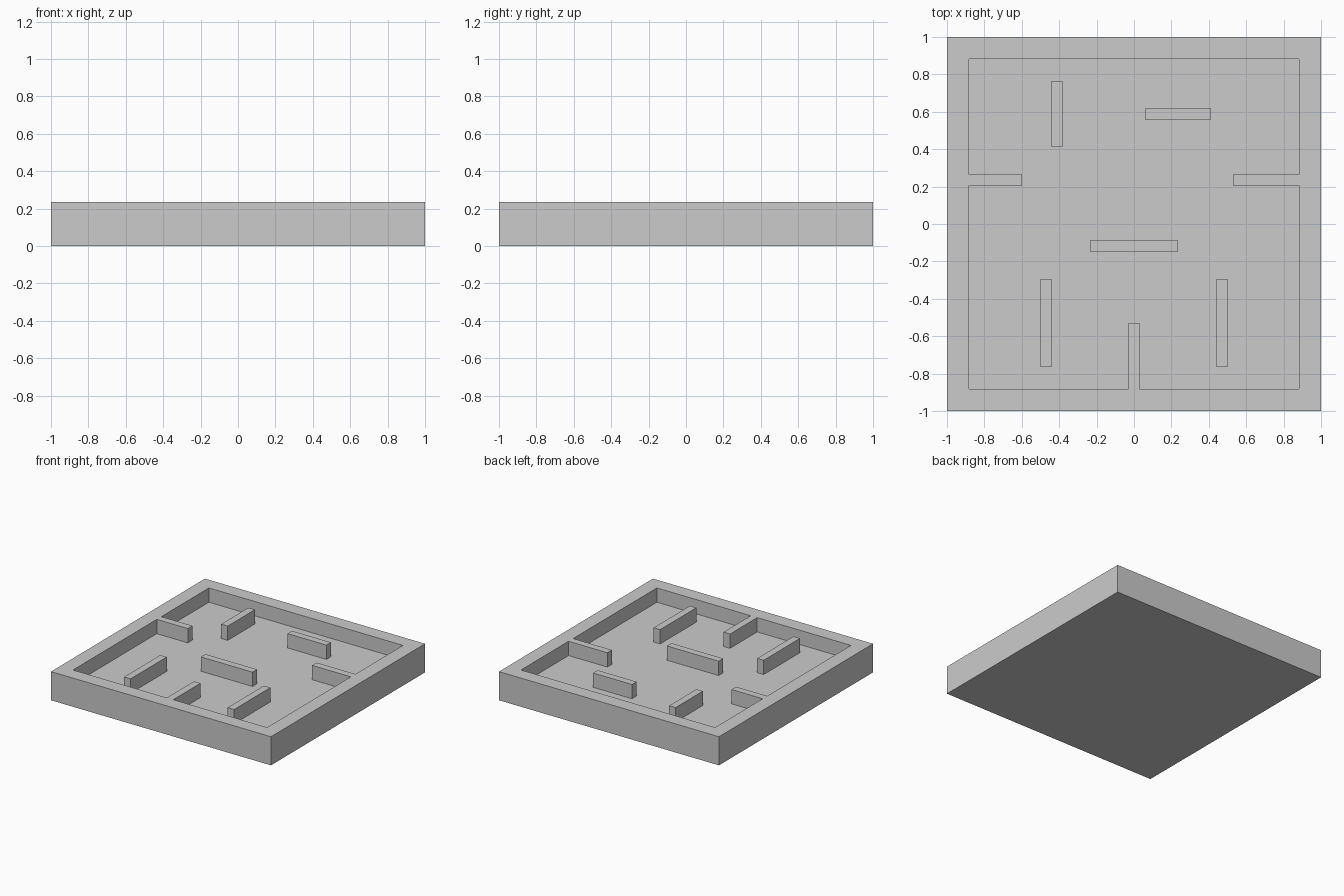
import bpy, bmesh

if "Cube" in bpy.data.objects:
    bpy.data.objects.remove(bpy.data.objects["Cube"])

U = 2 / 34            # module: thickness of one partition
FLOOR, TOP = 2 * U, 4 * U


def prism(name, outline, z0, z1):
    """Extrude an outline given in modules from z0 to z1."""
    bm = bmesh.new()
    face = bm.faces.new([bm.verts.new((x * U, y * U, z0)) for x, y in outline])
    ext = bmesh.ops.extrude_face_region(bm, geom=[face])
    for v in ext["geom"]:
        if isinstance(v, bmesh.types.BMVert):
            v.co.z = z1
    bmesh.ops.recalc_face_normals(bm, faces=bm.faces)
    mesh = bpy.data.meshes.new(name)
    bm.to_mesh(mesh)
    bm.free()
    obj = bpy.data.objects.new(name, mesh)
    bpy.context.collection.objects.link(obj)
    return obj


def rect(x0, x1, y0, y1):
    return [(x0, y0), (x1, y0), (x1, y1), (x0, y1)]


# Tray block
tray = prism("tray", rect(-17, 17, -17, 17), 0, TOP)

# Recess outline, leaving the rim and the three partitions joined to it
recess = prism("recess_cutter", [
    (-15, -15), (-0.5, -15), (-0.5, -9), (0.5, -9), (0.5, -15),
    (15, -15), (15, 3.5), (9, 3.5), (9, 4.5), (15, 4.5),
    (15, 15), (-15, 15), (-15, 4.5), (-10.2, 4.5), (-10.2, 3.5), (-15, 3.5),
], FLOOR, TOP + U)

cut = tray.modifiers.new("recess", "BOOLEAN")
cut.operation = "DIFFERENCE"
cut.solver = "EXACT"
cut.object = recess
bpy.context.view_layer.objects.active = tray
tray.select_set(True)
bpy.ops.object.modifier_apply(modifier=cut.name)
bpy.data.objects.remove(recess)

# Free-standing partitions on the floor
partitions = {
    "partition_back_left": (-7.5, -6.5, 7, 13),
    "partition_back_right": (1, 7, 9.5, 10.5),
    "partition_center": (-4, 4, -2.5, -1.5),
    "partition_front_left": (-8.5, -7.5, -13, -5),
    "partition_front_right": (7.5, 8.5, -13, -5),
}
for name, bounds in partitions.items():
    prism(name, rect(*bounds), FLOOR, TOP)
